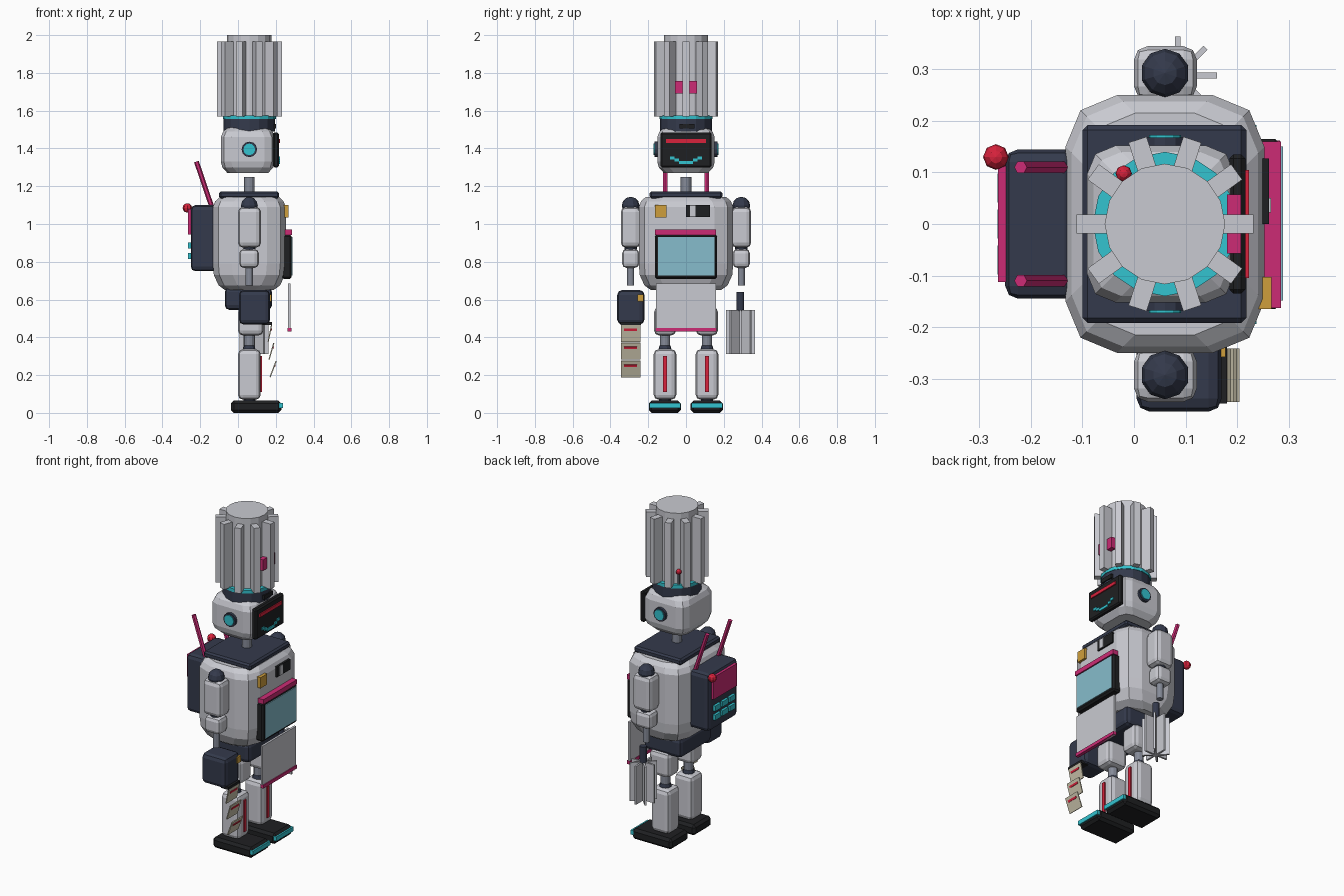
import bpy, bmesh, math
from mathutils import Vector, Matrix

cube = bpy.data.objects.get("Cube")
if cube:
    bpy.data.objects.remove(cube, do_unlink=True)


# Materials
def material(name, code):
    rgb = [int(code[i:i + 2], 16) / 255 for i in (0, 2, 4)]
    lin = [c / 12.92 if c < 0.04 else ((c + 0.055) / 1.055) ** 2.4 for c in rgb]
    mat = bpy.data.materials.new(name)
    mat.use_nodes = True
    mat.diffuse_color = (*lin, 1)
    mat.node_tree.nodes["Principled BSDF"].inputs["Base Color"].default_value = (*lin, 1)
    return mat


SHELL = material("light_grey", "c9cad1")
STEEL = material("steel_grey", "868b98")
NAVY = material("navy", "343a4c")
BLACK = material("black", "1f2022")
PINK = material("pink", "cc2b75")
RED = material("red", "d8223c")
TEAL = material("teal", "33c4d0")
GLASS = material("pale_blue", "86bccc")
GOLD = material("gold", "cf9f3c")
PAPER = material("paper", "c6bfa8")


def finish(name, bm, mat):
    bmesh.ops.recalc_face_normals(bm, faces=bm.faces[:])
    mesh = bpy.data.meshes.new(name)
    bm.to_mesh(mesh)
    bm.free()
    mesh.materials.append(mat)
    obj = bpy.data.objects.new(name, mesh)
    bpy.context.collection.objects.link(obj)
    return obj


def box(name, xs, ys, zs, mat, bevel=0, segments=2):
    """Box between x, y and z ranges, with optional chamfered edges."""
    lo, hi = [Vector(v) for v in zip(xs, ys, zs)]
    bm = bmesh.new()
    bmesh.ops.create_cube(bm, size=1, matrix=Matrix.Translation((lo + hi) / 2)
                          @ Matrix.Diagonal((*(hi - lo), 1)))
    if bevel:
        bmesh.ops.bevel(bm, geom=bm.edges[:], offset=bevel, segments=segments,
                        profile=0.5, affect='EDGES')
    return finish(name, bm, mat)


def rod(name, start, end, r, mat, sides=12):
    """Cylinder between two points."""
    a, b = Vector(start), Vector(end)
    turn = (b - a).to_track_quat('Z', 'Y').to_matrix().to_4x4()
    bm = bmesh.new()
    bmesh.ops.create_cone(bm, cap_ends=True, segments=sides, radius1=r, radius2=r,
                          depth=(b - a).length,
                          matrix=Matrix.Translation((a + b) / 2) @ turn)
    return finish(name, bm, mat)


def ball(name, centre, r, mat, sides=10):
    bm = bmesh.new()
    bmesh.ops.create_uvsphere(bm, u_segments=sides, v_segments=6, radius=r,
                              matrix=Matrix.Translation(centre))
    return finish(name, bm, mat)


def loft(name, cx, hx, hy, corner, levels, mat):
    """Stack of rounded rectangles; each level is a height and an inset."""
    bm = bmesh.new()
    rings = []
    for z, inset in levels:
        ring = []
        for quarter in range(4):
            sx = 1 if quarter in (0, 3) else -1
            sy = 1 if quarter < 2 else -1
            for step in range(3):
                a = (quarter + step / 2) * math.pi / 2
                ring.append(bm.verts.new((
                    cx + sx * (hx - corner - inset) + corner * math.cos(a),
                    sy * (hy - corner - inset) + corner * math.sin(a), z)))
        rings.append(ring)
    for low, high in zip(rings, rings[1:]):
        for i in range(len(low)):
            j = (i + 1) % len(low)
            bm.faces.new((low[i], low[j], high[j], high[i]))
    bm.faces.new(rings[0])
    bm.faces.new(rings[-1])
    return finish(name, bm, mat)


def radial_blades(name, centre, count, r0, r1, width, zs, mat):
    """Ring of upright plates around a vertical axis."""
    for i in range(count):
        blade = box(f"{name}_{i + 1}", (r0, r1), (-width / 2, width / 2), zs, mat)
        blade.matrix_world = (Matrix.Translation((*centre, 0))
                              @ Matrix.Rotation(i * math.tau / count, 4, 'Z'))


CX = 0.06  # shared axis of body, head and limbs

# Tall pleated hat
rod("hat_core", (CX, 0, 1.57), (CX, 0, 2), 0.117, SHELL, 16)
radial_blades("hat_pleat", (CX, 0), 10, 0.09, 0.172, 0.037, (1.57, 1.965), SHELL)
rod("hat_band", (CX, 0, 1.49), (CX, 0, 1.555), 0.137, NAVY, 16)
rod("hat_trim", (CX, 0, 1.555), (CX, 0, 1.575), 0.14, TEAL, 16)
box("hat_badge", (0.18, 0.208), (-0.057, 0.057), (1.69, 1.757), PINK)
box("hat_band_plate", (0.18, 0.202), (-0.035, 0.045), (1.505, 1.53), BLACK)
rod("hat_antenna", (-0.02, 0.098, 1.5), (-0.02, 0.098, 1.64), 0.006, STEEL, 6)
ball("hat_antenna_tip", (-0.02, 0.098, 1.65), 0.016, RED, 8)

# Head with face screen and ear dials
loft("head", 0.052, 0.143, 0.152, 0.055,
     [(1.27, 0.035), (1.3, 0.008), (1.33, 0), (1.46, 0), (1.49, 0.012), (1.512, 0.04)], SHELL)
box("face_screen", (0.185, 0.216), (-0.135, 0.135), (1.3, 1.485), BLACK, 0.008, 1)
box("face_brow", (0.215, 0.223), (-0.105, 0.105), (1.43, 1.45), RED)
for i in range(-3, 4):
    z = 1.318 + 0.012 * max(0, abs(i) - 1)
    box(f"smile_{i + 4}", (0.215, 0.222), (i * 0.024 - 0.012, i * 0.024 + 0.012),
        (z, z + 0.016), TEAL)
for side, s in (("left", 1), ("right", -1)):
    rod(f"{side}_ear_ring", (CX, s * 0.14, 1.395), (CX, s * 0.168, 1.395), 0.041, NAVY)
    rod(f"{side}_ear_dial", (CX, s * 0.14, 1.395), (CX, s * 0.173, 1.395), 0.031, TEAL)

# Neck, collar and torso
rod("neck", (CX, 0, 1.15), (CX, 0, 1.25), 0.028, STEEL)
box("collar", (-0.1, 0.218), (-0.192, 0.192), (1.135, 1.173), NAVY, 0.01, 1)
loft("torso", CX, 0.193, 0.25, 0.1,
     [(0.65, 0.065), (0.675, 0.03), (0.73, 0.005), (0.79, 0),
      (1.09, 0), (1.12, 0.012), (1.142, 0.035)], SHELL)
box("pelvis", (-0.07, 0.18), (-0.155, 0.155), (0.545, 0.665), NAVY, 0.025)

# Chest fittings and apron
box("chest_label", (0.22, 0.267), (-0.165, -0.103), (1.035, 1.1), GOLD)
box("chest_slot", (0.22, 0.262), (0, 0.127), (1.037, 1.1), BLACK)
box("chest_slot_card", (0.258, 0.266), (0.022, 0.05), (1.04, 1.097), SHELL)
box("monitor_frame", (0.23, 0.284), (-0.165, 0.165), (0.71, 0.945), BLACK, 0.01, 1)
box("monitor_glass", (0.28, 0.289), (-0.148, 0.15), (0.728, 0.932), GLASS)
box("monitor_trim", (0.24, 0.285), (-0.163, 0.16), (0.942, 0.97), PINK)
box("apron", (0.265, 0.278), (-0.16, 0.16), (0.43, 0.685), SHELL)
box("apron_hem", (0.263, 0.283), (-0.162, 0.162), (0.43, 0.45), PINK)

# Backpack with panel, buttons and rods
box("backpack", (-0.25, -0.11), (-0.145, 0.145), (0.75, 1.1), NAVY, 0.025)
box("backpack_panel", (-0.264, -0.24), (-0.113, 0.113), (0.945, 1.08), PINK)
for row, z in enumerate((0.83, 0.885)):
    for col, y in enumerate((-0.07, 0, 0.07)):
        box(f"backpack_button_{row}_{col}", (-0.265, -0.24), (y - 0.028, y + 0.028),
            (z - 0.016, z + 0.016), TEAL)
for side, s in (("left", 1), ("right", -1)):
    rod(f"{side}_backpack_rod", (-0.132, s * 0.11, 1.07), (-0.22, s * 0.11, 1.33), 0.013, PINK, 6)
ball("beacon", (-0.268, 0.13, 1.085), 0.025, RED, 8)

# Arms and legs
for side, s in (("left", 1), ("right", -1)):
    y = s * 0.293
    ball(f"{side}_shoulder", (CX, y, 1.097), 0.047, NAVY)
    box(f"{side}_upper_arm", (0, 0.122), (y - 0.052, y + 0.052), (0.875, 1.09), SHELL, 0.026)
    ball(f"{side}_elbow", (CX, y, 0.872), 0.034, NAVY)
    box(f"{side}_forearm", (0.007, 0.11), (y - 0.045, y + 0.045), (0.768, 0.867), SHELL, 0.022)
    rod(f"{side}_wrist", (CX, y, 0.675), (CX, y, 0.78), 0.019, STEEL)

    y = s * 0.111
    box(f"{side}_thigh", (0, 0.135), (y - 0.058, y + 0.058), (0.41, 0.56), SHELL, 0.026)
    rod(f"{side}_knee_rod", (CX, y, 0.34), (CX, y, 0.42), 0.027, STEEL)
    ball(f"{side}_knee", (CX, y, 0.338), 0.034, NAVY)
    box(f"{side}_shin", (0, 0.12), (y - 0.06, y + 0.06), (0.07, 0.337), SHELL, 0.026)
    box(f"{side}_shin_stripe", (0.11, 0.128), (y - 0.01, y + 0.01), (0.11, 0.3), RED)
    rod(f"{side}_ankle", (CX, y, 0.05), (CX, y, 0.08), 0.032, NAVY)
    box(f"{side}_foot", (-0.037, 0.23), (y - 0.086, y + 0.084), (0, 0.065), BLACK, 0.015, 1)
    box(f"{side}_toe_trim", (0.195, 0.238), (y - 0.083, y + 0.081), (0.026, 0.052), TEAL)

# Left hand: whisk of radial blades
rod("whisk_cuff", (0.085, 0.288, 0.54), (0.085, 0.288, 0.64), 0.02, NAVY)
rod("whisk_core", (0.085, 0.288, 0.32), (0.085, 0.288, 0.545), 0.016, SHELL, 8)
radial_blades("whisk_blade", (0.085, 0.288), 8, 0, 0.076, 0.011, (0.313, 0.545), SHELL)

# Right hand: printer with paper slips
box("printer_hand", (0.005, 0.17), (-0.364, -0.22), (0.468, 0.65), NAVY, 0.025)
box("printer_label", (0.15, 0.178), (-0.258, -0.224), (0.59, 0.627), GOLD)
box("printer_slot", (0.13, 0.18), (-0.348, -0.238), (0.465, 0.482), BLACK)
for i in range(3):
    top = 0.467 - 0.096 * i
    slip = box(f"paper_slip_{i + 1}", (-0.003, 0.003), (-0.345, -0.242), (-0.092, 0), PAPER)
    line = box(f"paper_line_{i + 1}", (0.002, 0.006), (-0.328, -0.26), (-0.032, -0.02), RED)
    place = (Matrix.Translation((0.178 + 0.012 * i, 0, top))
             @ Matrix.Rotation(0.2 + 0.08 * i, 4, 'Y'))
    slip.matrix_world = line.matrix_world = place
